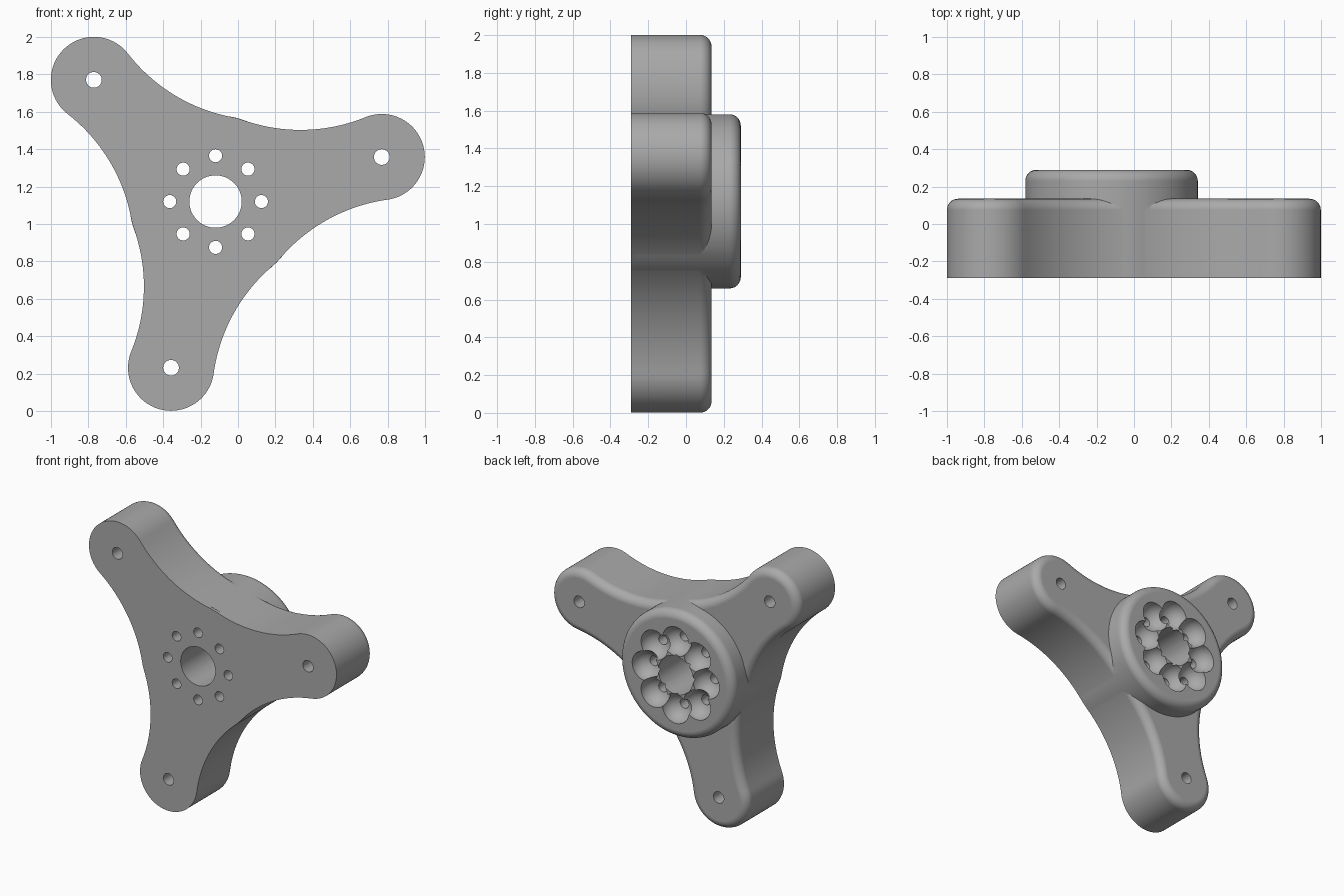
import bpy, bmesh
from math import sin, cos, pi, radians, acos
from mathutils import Vector, Matrix

if "Cube" in bpy.data.objects:
    bpy.data.objects.remove(bpy.data.objects["Cube"])

# Main dimensions
CX, CZ = -0.12, 1.12
FRONT, PLATE_BACK, HUB_BACK = -0.29, 0.135, 0.29
ARM, LOBE_R, HUB_R, WAIST_R = 0.92, 0.23, 0.46, 0.92
FILLET = 0.06
ARM_ANGLES = [radians(a) for a in (15, 135, 255)]

grey = bpy.data.materials.new("plain grey")
grey.use_nodes = True
grey.diffuse_color = (0.4, 0.4, 0.4, 1)
grey.node_tree.nodes["Principled BSDF"].inputs["Base Color"].default_value = (0.4, 0.4, 0.4, 1)


def polar(angle, dist):
    return Vector((cos(angle), sin(angle))) * dist


def arc(centre, radius, start, end, steps):
    return [centre + polar(start + (end - start) * i / steps, radius) for i in range(steps + 1)]


def make_object(name, bm):
    bmesh.ops.recalc_face_normals(bm, faces=bm.faces)
    mesh = bpy.data.meshes.new(name)
    bm.to_mesh(mesh)
    bm.free()
    mesh.materials.append(grey)
    obj = bpy.data.objects.new(name, mesh)
    bpy.context.collection.objects.link(obj)
    return obj


def prism(name, outline, y0, y1, fillet=0):
    """Extrude an outline from y0 back to y1, rounding the back rim."""
    bm = bmesh.new()
    face = bm.faces.new([bm.verts.new((CX + p.x, y0, CZ + p.y)) for p in outline])
    ext = bmesh.ops.extrude_face_region(bm, geom=[face])
    verts = [g for g in ext["geom"] if isinstance(g, bmesh.types.BMVert)]
    bmesh.ops.translate(bm, verts=verts, vec=(0, y1 - y0, 0))
    if fillet:
        rim = [e for e in bm.edges if all(abs(v.co.y - y1) < 1e-5 for v in e.verts)]
        bmesh.ops.bevel(bm, geom=rim, offset=fillet, segments=8, profile=0.5, affect="EDGES")
    return make_object(name, bm)


def circle(centre, radius, steps):
    return arc(centre, radius, 0, 2 * pi, steps)[:-1]


def combine(target, other, operation):
    mod = target.modifiers.new(operation.lower(), "BOOLEAN")
    mod.operation, mod.solver, mod.object = operation, "EXACT", other
    bpy.context.view_layer.objects.active = target
    bpy.ops.object.modifier_apply(modifier=mod.name)
    bpy.data.objects.remove(other)


# Three-armed outline: rounded lobes joined to the hub by tangent concave arcs
far = HUB_R + WAIST_R
near = LOBE_R + WAIST_R
spread = acos((ARM**2 + far**2 - near**2) / (2 * ARM * far))
turn = acos((near**2 + far**2 - ARM**2) / (2 * near * far))
outline = []
for a in ARM_ANGLES:
    before, after = polar(a - spread, far), polar(a + spread, far)
    back_in, back_out = a - spread + pi, a + spread + pi
    outline += arc(before, WAIST_R, back_in, back_in - turn, 20)
    half = spread + turn
    outline += arc(polar(a, ARM), LOBE_R, a - half, a + half, 40)[1:-1]
    outline += arc(after, WAIST_R, back_out + turn, back_out, 20)
    outline += arc(Vector((0, 0)), HUB_R, a + spread, a + 2 * pi / 3 - spread, 4)[1:-1]
body = prism("three_arm_bracket", outline, FRONT, PLATE_BACK, FILLET)

# Raised round hub on the back
hub = prism("hub", circle(Vector((0, 0)), HUB_R + 0.001, 128), FRONT + 0.02, HUB_BACK, FILLET)
combine(body, hub, "UNION")

# Centre bore and a hole through each arm end
bores = [(Vector((0, 0)), 0.14, 64)] + [(polar(a, ARM), 0.042, 32) for a in ARM_ANGLES]
# Ring of eight small holes, each opening into a round pocket on the back
ring = [polar(i * pi / 4, 0.245) for i in range(8)]
bores += [(p, 0.035, 32) for p in ring]
for p in ring:
    bm = bmesh.new()
    place = Matrix.Translation((CX + p.x, HUB_BACK, CZ + p.y)) @ Matrix.Rotation(pi / 2, 4, "X")
    bmesh.ops.create_uvsphere(bm, u_segments=40, v_segments=25, radius=0.107, matrix=place)
    combine(body, make_object("pocket_cutter", bm), "DIFFERENCE")
for p, r, steps in bores:
    combine(body, prism("hole_cutter", circle(p, r, steps), -0.5, 0.5), "DIFFERENCE")

# Smooth shading with crisp edges
bpy.ops.object.select_all(action="DESELECT")
body.select_set(True)
bpy.context.view_layer.objects.active = body
bpy.ops.object.shade_smooth_by_angle(angle=radians(30))
weighted = body.modifiers.new("weighted normals", "WEIGHTED_NORMAL")
weighted.keep_sharp = True
